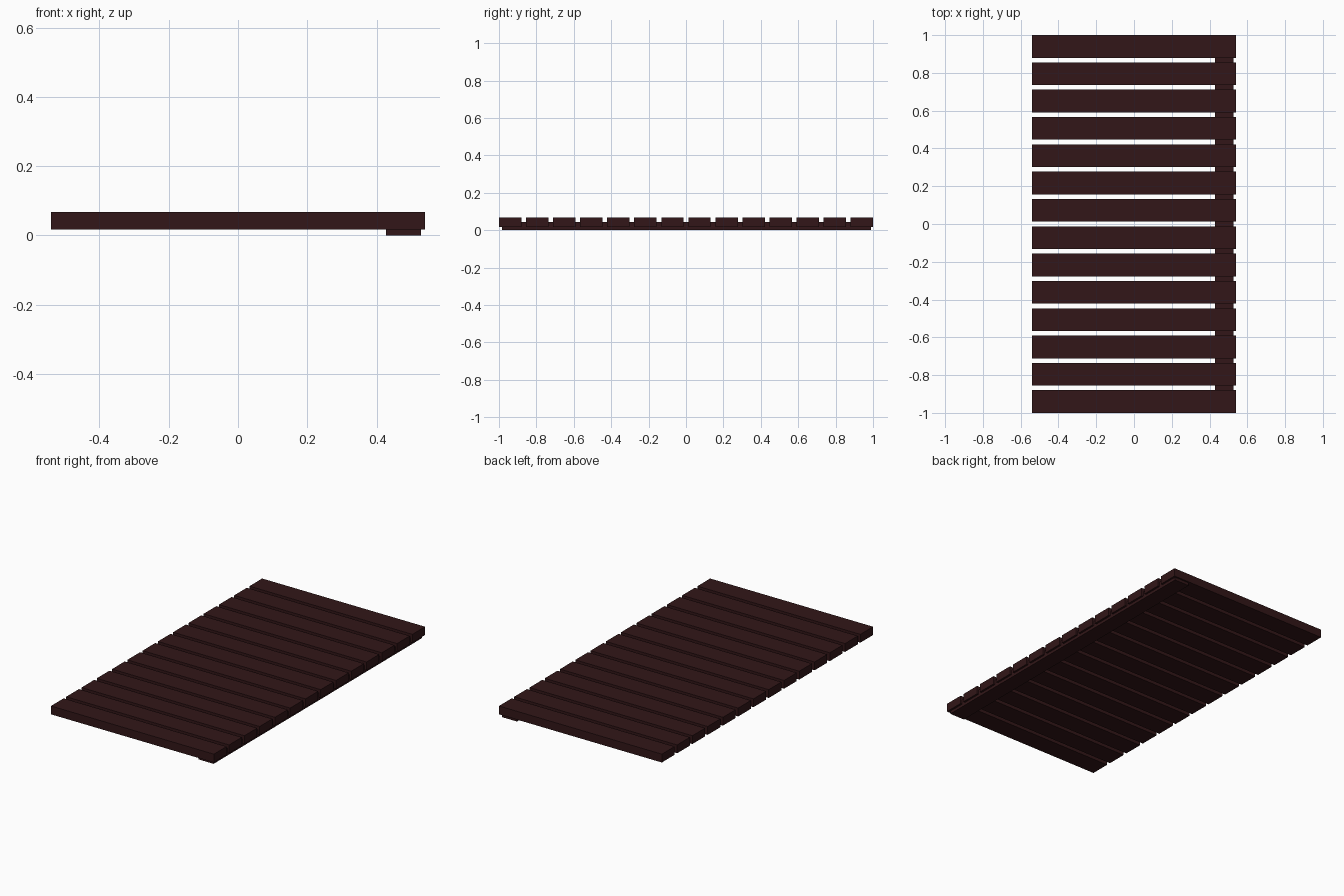
import bpy

if "Cube" in bpy.data.objects:
    bpy.data.objects.remove(bpy.data.objects["Cube"])

wood = bpy.data.materials.new("dark_wood")
wood.diffuse_color = (0.032, 0.008, 0.009, 1)
wood.use_nodes = True
wood.node_tree.nodes["Principled BSDF"].inputs["Base Color"].default_value = wood.diffuse_color


def box(name, lo, hi):
    """Axis-aligned box between two corners."""
    centre = [(a + b) / 2 for a, b in zip(lo, hi)]
    bpy.ops.mesh.primitive_cube_add(size=1, location=centre)
    ob = bpy.context.object
    ob.name = name
    ob.scale = [b - a for a, b in zip(lo, hi)]
    bpy.ops.object.transform_apply(location=False, rotation=False, scale=True)
    ob.data.materials.append(wood)
    return ob


# Row of evenly spaced slats
COUNT, WIDTH = 14, 0.12
pitch = (2 - WIDTH) / (COUNT - 1)
for i in range(COUNT):
    y = -1 + i * pitch
    box(f"slat_{i + 1}", (-0.54, y, 0.017), (0.54, y + WIDTH, 0.067))

# Single batten along the right edge, let into the slats
box("batten", (0.428, -0.985, 0), (0.528, 0.99, 0.045))
